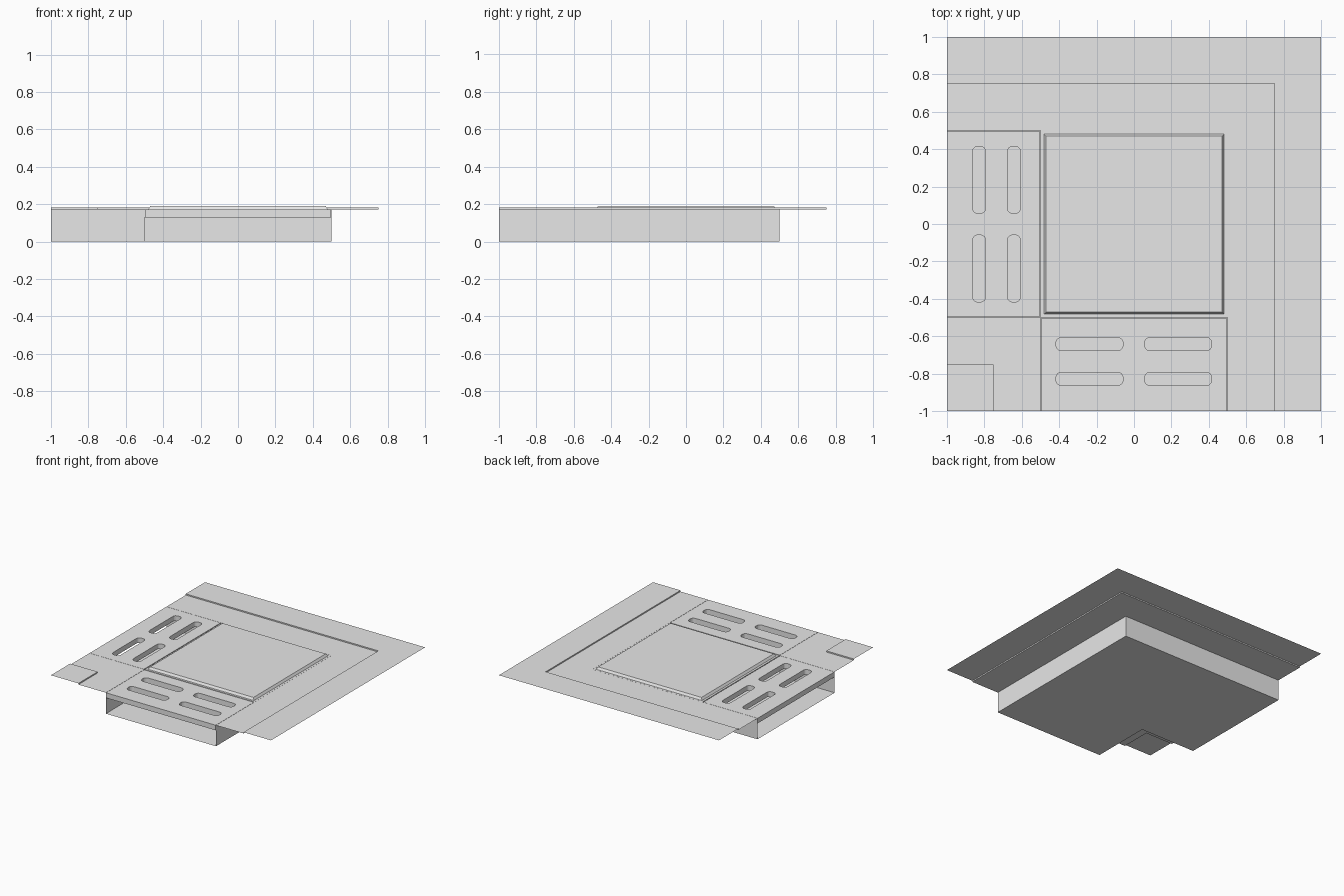
import bpy, bmesh, math

cube = bpy.data.objects.get("Cube")
if cube:
    bpy.data.objects.remove(cube, do_unlink=True)

FLOOR, LOW, HIGH = 0.0, 0.172, 0.182
GRATE_BOTTOM, PANEL_TOP = 0.13, 0.19
LINES = [-1, -0.75, -0.5, 0.5, 0.75, 1]

grey = bpy.data.materials.new("plain grey")
grey.use_nodes = True
grey.diffuse_color = (0.8, 0.8, 0.8, 1)
grey.node_tree.nodes["Principled BSDF"].inputs["Base Color"].default_value = grey.diffuse_color


def add_object(name, mesh):
    mesh.materials.clear()
    mesh.materials.append(grey)
    obj = bpy.data.objects.new(name, mesh)
    bpy.context.collection.objects.link(obj)
    return obj


def finish(name, bm):
    mesh = bpy.data.meshes.new(name)
    bm.to_mesh(mesh)
    bm.free()
    return add_object(name, mesh)


def level(i, j):
    """Height of one cell of the corner layout."""
    x, y = ((LINES[k] + LINES[k + 1]) / 2 for k in (i, j))
    if (abs(y) < 0.5 and x < 0.5) or (abs(x) < 0.5 and y < 0.5):
        return FLOOR
    if max(x, y) > 0.75 or max(x, y) < -0.75:
        return HIGH
    return LOW


def stepped_sheet(name, is_channel):
    """Thin sheet of cells joined by upright risers wherever the height changes."""
    bm = bmesh.new()

    def quad(points):
        bm.faces.new([bm.verts.new(p) for p in points])

    count = len(LINES) - 1
    for i in range(count):
        for j in range(count):
            h = level(i, j)
            x0, x1, y0, y1 = LINES[i], LINES[i + 1], LINES[j], LINES[j + 1]
            if (h == FLOOR) == is_channel:
                quad([(x0, y0, h), (x1, y0, h), (x1, y1, h), (x0, y1, h)])
            edges = []
            if i + 1 < count:
                edges.append((level(i + 1, j), (x1, y0), (x1, y1)))
            if j + 1 < count:
                edges.append((level(i, j + 1), (x1, y1), (x0, y1)))
            for other, a, b in edges:
                if other != h and (min(h, other) == FLOOR) == is_channel:
                    quad([(*a, h), (*b, h), (*b, other), (*a, other)])
    bmesh.ops.remove_doubles(bm, verts=bm.verts, dist=0.0001)
    bmesh.ops.dissolve_limit(bm, angle_limit=0.01, verts=bm.verts, edges=bm.edges)
    return finish(name, bm)


def rounded_rect(cx, cy, w, h, r, steps=5):
    points = []
    for k, (sx, sy) in enumerate([(1, 1), (-1, 1), (-1, -1), (1, -1)]):
        for s in range(steps):
            a = math.pi / 2 * (k + s / (steps - 1))
            points.append((cx + sx * (w / 2 - r) + r * math.cos(a),
                           cy + sy * (h / 2 - r) + r * math.sin(a)))
    return points


def slotted_grate(name, swap):
    """Slab with four rounded slots; swap lays it along the other arm."""
    edge, half = -0.506, 0.498
    outlines = [[(-half, -1), (half, -1), (half, edge), (-half, edge)]]
    for cx in (-0.238, 0.236):
        for cy in (-0.642, -0.828):
            outlines.append(rounded_rect(cx, cy, 0.358, 0.07, 0.028))
    curve = bpy.data.curves.new(name + " outline", 'CURVE')
    curve.dimensions = '2D'
    curve.fill_mode = 'BOTH'
    curve.extrude = (LOW - GRATE_BOTTOM) / 2
    for outline in outlines:
        spline = curve.splines.new('POLY')
        spline.points.add(len(outline) - 1)
        for point, (x, y) in zip(spline.points, outline):
            point.co = (y, x, 0, 1) if swap else (x, y, 0, 1)
        spline.use_cyclic_u = True
    # Turn the filled outline into a mesh
    helper = bpy.data.objects.new(name + " helper", curve)
    bpy.context.collection.objects.link(helper)
    graph = bpy.context.evaluated_depsgraph_get()
    mesh = bpy.data.meshes.new_from_object(helper.evaluated_get(graph))
    bpy.data.objects.remove(helper, do_unlink=True)
    bm = bmesh.new()
    bm.from_mesh(mesh)
    bmesh.ops.remove_doubles(bm, verts=bm.verts, dist=0.0001)
    bmesh.ops.recalc_face_normals(bm, faces=bm.faces)
    bmesh.ops.translate(bm, verts=bm.verts, vec=(0, 0, (LOW + GRATE_BOTTOM) / 2))
    for face in bm.faces:
        face.smooth = False
    return finish(name, bm)


def raised_cover(name):
    bm = bmesh.new()
    bmesh.ops.create_cube(bm, size=1)
    bmesh.ops.scale(bm, verts=bm.verts, vec=(0.998, 0.998, LOW - GRATE_BOTTOM))
    bmesh.ops.translate(bm, verts=bm.verts, vec=(0, 0, (LOW + GRATE_BOTTOM) / 2))
    bm.normal_update()
    top = [f for f in bm.faces if f.normal.z > 0.9]
    # Flat rim, then the sloped edge of the raised panel
    bmesh.ops.inset_individual(bm, faces=top, thickness=0.025)
    bmesh.ops.inset_individual(bm, faces=top, thickness=0.017, depth=PANEL_TOP - LOW)
    return finish(name, bm)


stepped_sheet("paving", False)
stepped_sheet("channel", True)
slotted_grate("front_grate", False)
slotted_grate("right_grate", True)
raised_cover("corner_cover")
